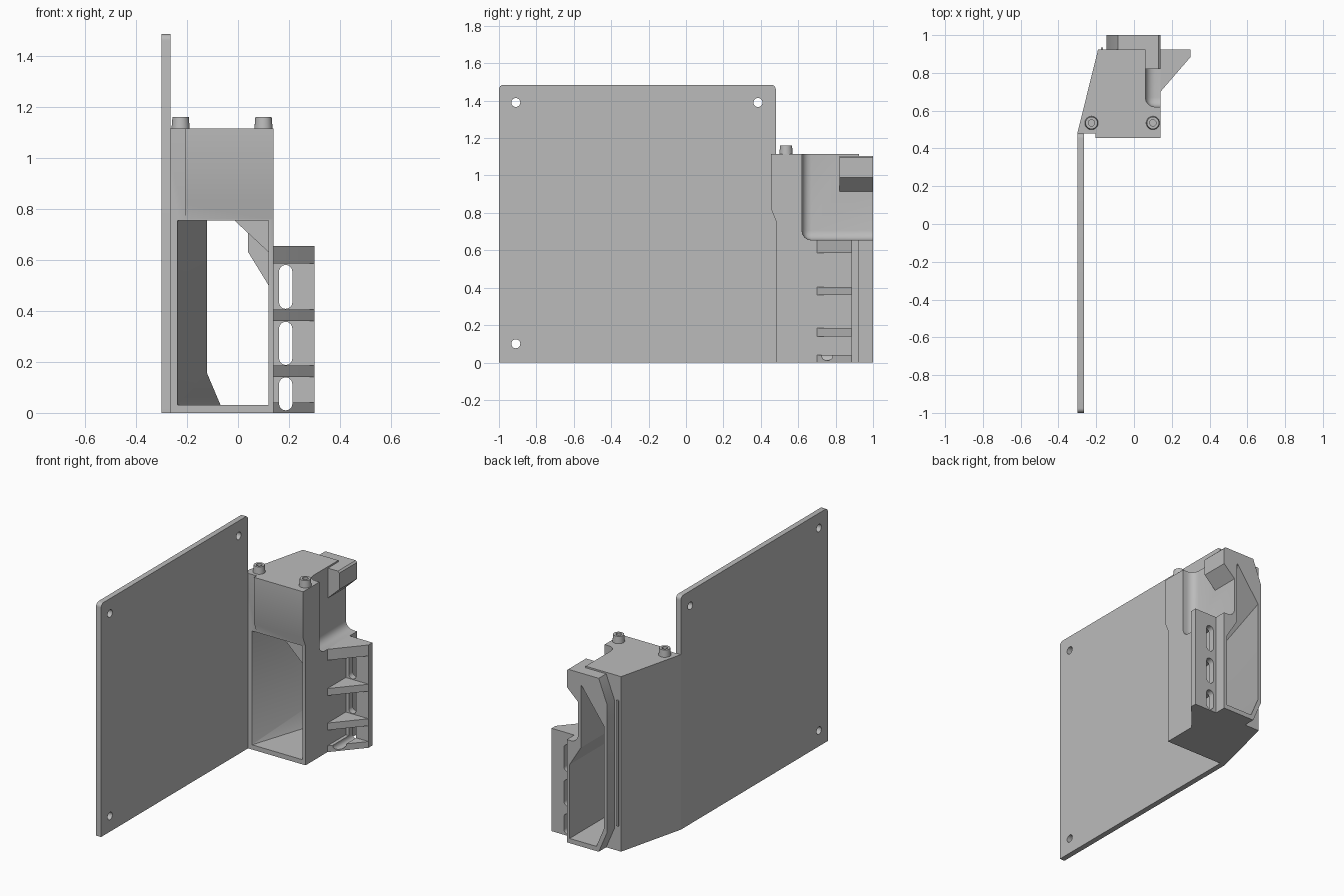
import bpy, bmesh, math
from mathutils import Vector

cube = bpy.data.objects.get("Cube")
if cube:
    bpy.data.objects.remove(cube)

grey = bpy.data.materials.new("plain grey")
grey.use_nodes = True
GREY = (0.5, 0.5, 0.5, 1)
grey.diffuse_color = GREY
grey.node_tree.nodes["Principled BSDF"].inputs["Base Color"].default_value = GREY


def hull(name, points, bevel=0):
    """Convex solid around the points, optionally with rounded edges."""
    bm = bmesh.new()
    for p in points:
        bm.verts.new(p)
    bmesh.ops.convex_hull(bm, input=bm.verts[:])
    loose = [v for v in bm.verts if not v.link_faces]
    bmesh.ops.delete(bm, geom=loose, context="VERTS")
    bmesh.ops.dissolve_limit(bm, angle_limit=0.01, verts=bm.verts[:], edges=bm.edges[:])
    if bevel:
        bmesh.ops.bevel(bm, geom=bm.edges[:], offset=bevel, segments=4,
                        profile=0.5, affect="EDGES")
    bmesh.ops.recalc_face_normals(bm, faces=bm.faces[:])
    mesh = bpy.data.meshes.new(name)
    bm.to_mesh(mesh)
    bm.free()
    mesh.materials.append(grey)
    ob = bpy.data.objects.new(name, mesh)
    bpy.context.collection.objects.link(ob)
    return ob


def prism(name, profile, axis, lo, hi, bevel=0):
    """Extrude a convex 2D profile along the x, y or z axis."""
    pts = []
    for a, b in profile:
        for c in (lo, hi):
            pts.append({"x": (c, a, b), "y": (a, c, b), "z": (a, b, c)}[axis])
    return hull(name, pts, bevel)


def ring(a, b, r, n=24):
    return [(a + r * math.cos(math.tau * i / n), b + r * math.sin(math.tau * i / n))
            for i in range(n)]


def rect(a0, a1, b0, b1):
    return [(a0, b0), (a1, b0), (a1, b1), (a0, b1)]


def combine(ob, other, operation):
    """Apply a boolean and remove the helper."""
    mod = ob.modifiers.new("combine", "BOOLEAN")
    mod.operation, mod.object, mod.solver = operation, other, "EXACT"
    bpy.context.view_layer.objects.active = ob
    bpy.ops.object.modifier_apply(modifier=mod.name)
    bpy.data.objects.remove(other)


# Large mounting plate with rounded upper corners and three screw holes
R = 0.025
outline = [(-1, 0), (0.48, 0)] + ring(-1 + R, 1.485 - R, R) + ring(0.48 - R, 1.485 - R, R)
plate = prism("mounting_plate", outline, "x", -0.30, -0.265)
for y, z in ((-0.91, 1.39), (0.385, 1.39), (-0.91, 0.10)):
    combine(plate, prism("hole", ring(y, z, 0.024), "x", -0.4, -0.2), "DIFFERENCE")

# Duct housing: slanted body, front overhang and rear flange
TOP = 1.115
housing = prism("duct_housing", [(-0.30, 0.48), (-0.19, 0.925), (0.14, 0.925), (0.14, 0.48)],
                "z", 0, TOP)
overhang = prism("overhang", [(0.455, TOP), (0.455, 0.82), (0.48, 0.76), (0.52, 0.76),
                              (0.52, TOP)], "x", -0.205, 0.14)
combine(housing, overhang, "UNION")
flange = prism("flange", [(0.14, 0), (-0.085, 0), (-0.145, 0.14), (-0.145, 0.95),
                          (-0.085, 1.105), (0.14, 1.105)], "y", 0.90, 1.0)
combine(housing, flange, "UNION")

# Duct cavity tapering from the wide front to the narrow rear mouth
front_mouth = [(x, 0.47, z) for x, z in rect(-0.24, 0.12, 0.03, 0.75)]
rear_mouth = [(x, 1.01, z) for x, z in ((0.12, 0.03), (-0.065, 0.03), (-0.12, 0.16),
                                       (-0.12, 0.81), (0.04, 1.03), (0.12, 1.03))]
cavity = hull("cavity", front_mouth + rear_mouth)
lining = prism("pocket_lining", [(0.04, 1.2), (0.04, 0.63), (0.12, 0.50), (0.2, 0.50),
                                 (0.2, 1.2)], "y", 0.60, 1.1)
combine(cavity, lining, "DIFFERENCE")
gusset = prism("gusset", [(-0.02, 0.76), (0.12, 0.63), (0.2, 0.63), (0.2, 0.76)],
               "y", 0.49, 0.62)
combine(cavity, gusset, "DIFFERENCE")
combine(housing, cavity, "DIFFERENCE")

# Rounded side pocket, with the rear lip kept above it
pocket = prism("pocket", rect(0.06, 0.4, 0.62, 1.3), "z", 0.655, 1.4, bevel=0.05)
combine(housing, pocket, "DIFFERENCE")
lip = prism("rear_lip", [(0.05, 1.105), (0.13, 1.105), (0.14, 1.095), (0.14, 0.99),
                         (0.06, 0.915), (0.05, 0.915)], "y", 0.82, 1.0)
combine(housing, lip, "UNION")

# Narrow raised strip beside the flange
prism("rear_strip", rect(-0.175, -0.163, 0.92, 0.935), "z", 0.16, 0.96)

# Side fin with triangular ribs and rounded slots
fin = prism("side_fin", rect(0.135, 0.30, 0.885, 0.925), "z", 0, 0.655)
for lo, hi in ((0, 0.04), (0.14, 0.185), (0.36, 0.405), (0.585, 0.655)):
    rib = prism("rib", [(0.135, 0.695), (0.14, 0.70), (0.30, 0.885), (0.30, 0.90),
                        (0.135, 0.90)], "z", lo, hi)
    combine(fin, rib, "UNION")
SLOT = 0.026
for lo, hi, start in ((0.01, 0.139, 0.6), (0.188, 0.357, 0.8), (0.408, 0.58, 0.8)):
    ends = ring(0.187, lo + SLOT, SLOT) + ring(0.187, hi - SLOT, SLOT)
    combine(fin, prism("slot", ends, "y", start, 1.0), "DIFFERENCE")

# Hollow screw pegs on the roof
pegs = []
for side, x in (("right", -0.225), ("left", 0.10)):
    base = [(a, b, 1.10) for a, b in ring(x, 0.535, 0.037)]
    tip = [(a, b, 1.16) for a, b in ring(x, 0.535, 0.032)]
    peg = hull(side + "_peg", base + tip)
    combine(peg, prism("bore", ring(x, 0.535, 0.017), "z", 1.118, 1.2), "DIFFERENCE")
    pegs.append(peg)

# Smooth the rounded parts, keeping edges crisp
bpy.ops.object.select_all(action="DESELECT")
for ob in [plate, housing, fin] + pegs:
    ob.select_set(True)
bpy.context.view_layer.objects.active = housing
bpy.ops.object.shade_smooth_by_angle(angle=math.radians(25))
